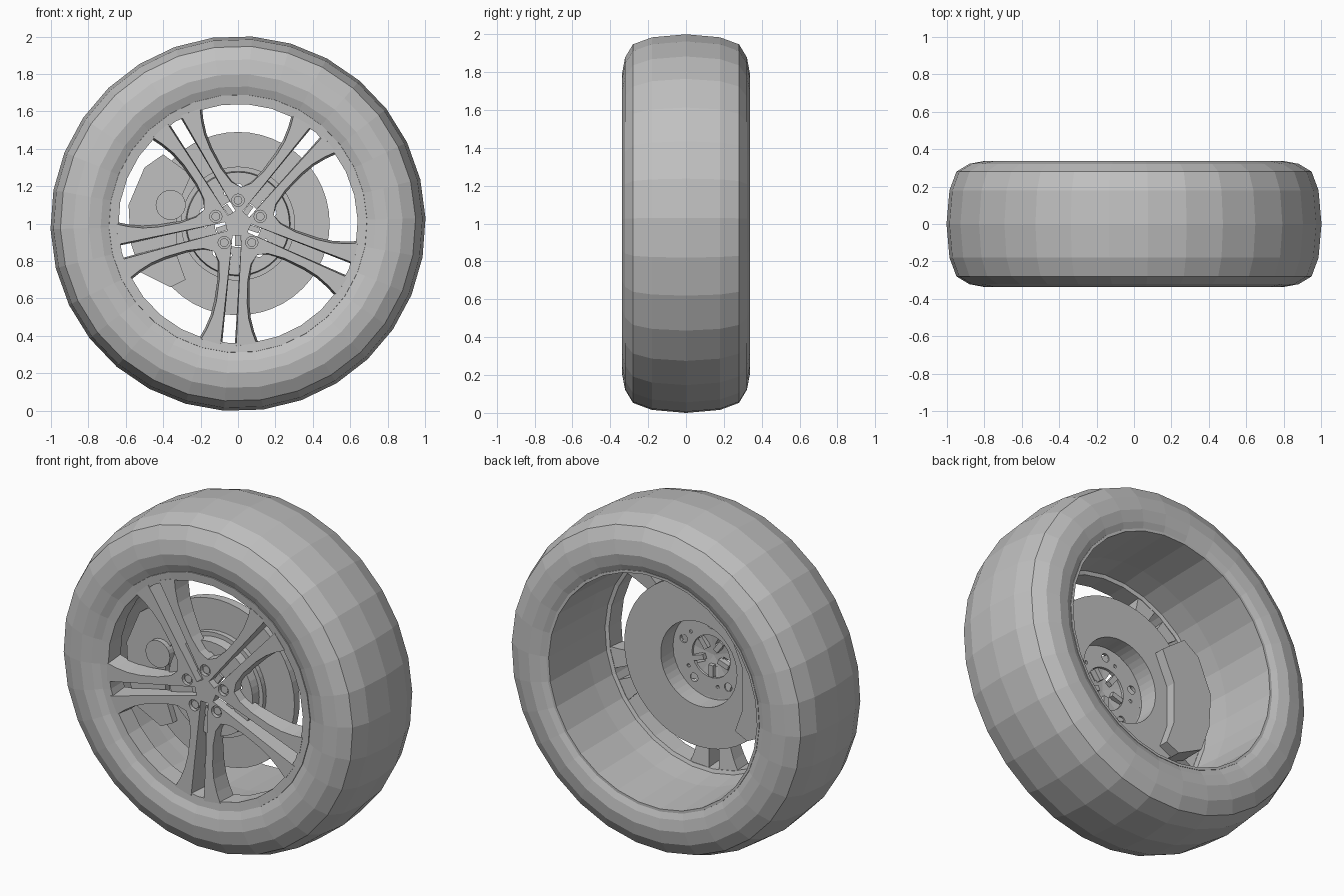
import bpy, bmesh
from math import sin, cos, radians, tau, pi
from mathutils import Matrix

cube = bpy.data.objects.get("Cube")
if cube:
    bpy.data.objects.remove(cube, do_unlink=True)

grey = bpy.data.materials.new("plain_grey")
grey.use_nodes = True
grey.diffuse_color = (0.53, 0.53, 0.53, 1)
for node in grey.node_tree.nodes:
    if node.type == "BSDF_PRINCIPLED":
        node.inputs["Base Color"].default_value = grey.diffuse_color

AXLE_Z = 1.0


def finish(name, bm):
    """Turn a bmesh into a named object."""
    bmesh.ops.remove_doubles(bm, verts=bm.verts, dist=0.0005)
    bmesh.ops.recalc_face_normals(bm, faces=bm.faces)
    mesh = bpy.data.meshes.new(name)
    bm.to_mesh(mesh)
    bm.free()
    mesh.materials.append(grey)
    obj = bpy.data.objects.new(name, mesh)
    bpy.context.collection.objects.link(obj)
    return obj


def lathe(name, profile, segments, offset=0.0):
    """Spin a closed (radius, y) profile about the axle."""
    bm = bmesh.new()
    rings = []
    for i in range(segments):
        a = radians(offset) + tau * i / segments
        rings.append([bm.verts.new((r * cos(a), y, AXLE_Z + r * sin(a))) for r, y in profile])
    n = len(profile)
    for i in range(segments):
        p, q = rings[i], rings[(i + 1) % segments]
        for j in range(n):
            k = (j + 1) % n
            bm.faces.new((p[j], p[k], q[k], q[j]))
    return finish(name, bm)


def add_cylinder(bm, radius, x, z, y0, y1, segments=16):
    place = Matrix.Translation((x, (y0 + y1) / 2, z)) @ Matrix.Rotation(pi / 2, 4, "X")
    bmesh.ops.create_cone(bm, cap_ends=True, segments=segments, radius1=radius,
                          radius2=radius, depth=abs(y1 - y0), matrix=place)


def ring_of_cylinders(name, specs):
    """Five-fold rings of cylinders: (radius, ring radius, angle, y0, y1)."""
    bm = bmesh.new()
    for radius, ring, angle, y0, y1 in specs:
        for k in range(5):
            a = radians(angle + 72 * k)
            add_cylinder(bm, radius, ring * cos(a), AXLE_Z + ring * sin(a), y0, y1)
    return finish(name, bm)


def cut(target, cutter):
    mod = target.modifiers.new("holes", "BOOLEAN")
    mod.operation = "DIFFERENCE"
    mod.solver = "EXACT"
    mod.object = cutter
    cutter.hide_render = True
    cutter.hide_set(True)
    cutter.display_type = "WIRE"


# Tyre: half section mirrored across the middle
half = [(0.655, 0.25), (0.69, 0.305), (0.735, 0.325), (0.80, 0.337),
        (0.88, 0.322), (0.95, 0.28), (0.987, 0.18)]
tyre = half + [(1.003, 0.0)] + [(r, -y) for r, y in reversed(half)]
tyre[0] = (0.70, 0.25)
lathe("tyre", tyre, 30, 1.7)

# Rim barrel with front and back lips
lathe("rim_barrel", [(0.64, -0.305), (0.69, -0.31), (0.70, -0.25), (0.71, 0.25),
                     (0.70, 0.312), (0.685, 0.312), (0.67, -0.18), (0.64, -0.19)], 30, 1.7)

# Wheel face: one half spoke as (along, across, flare), mirrored and repeated
HALF_SPOKE = [(0, 0, 0), (0.065, 0, 0), (0.065, 0.024, 0), (0.652, 0.042, -0.008),
              (0.63, 0.148, 0.012), (0.57, 0.120, 0.012), (0.50, 0.096, 0.012),
              (0.42, 0.082, 0.012), (0.30, 0.076, 0.010), (0.21, 0.086, 0.006),
              (0.158, 0.115, 0)]
FRONT_Y = -0.308
bm = bmesh.new()
for k in range(5):
    a = radians(-94.5 + 72 * k)
    for side in (1, -1):
        front, back = [], []
        for t, s, flare in HALF_SPOKE:
            for ring, y, w in ((front, FRONT_Y, s), (back, -0.262 + 0.11 * t, s + flare)):
                w *= side
                ring.append(bm.verts.new((t * cos(a) - w * sin(a), y,
                                          AXLE_Z + t * sin(a) + w * cos(a))))
        bm.faces.new(front)
        bm.faces.new(back)
        for j in range(1, len(front) - 1):
            bm.faces.new((front[j], front[j + 1], back[j + 1], back[j]))
wheel_face = finish("wheel_face", bm)

# Bolt holes and bolts
cut(wheel_face, ring_of_cylinders("bolt_hole_cutter", [(0.033, 0.125, -54, -0.4, -0.285)]))
ring_of_cylinders("wheel_bolts", [(0.023, 0.125, -54, -0.298, -0.28)])

# Brake disc with a hollow hat
disc = lathe("brake_disc", [(0.125, -0.236), (0.25, -0.236), (0.25, -0.12), (0.49, -0.12),
                            (0.49, -0.17), (0.305, -0.17), (0.305, -0.20), (0.28, -0.20),
                            (0.275, -0.256), (0.125, -0.256)], 48)
cut(disc, ring_of_cylinders("disc_hole_cutter", [(0.025, 0.19, -54, -0.3, -0.2),
                                                 (0.01, 0.175, -32, -0.3, -0.2)]))

# Ribs behind the hub, seen through the disc bore
bm = bmesh.new()
for k in range(5):
    turn = Matrix.Translation((0, 0, AXLE_Z)) @ Matrix.Rotation(radians(18 + 72 * k), 4, "Y")
    bmesh.ops.create_cube(bm, size=1, matrix=turn @ Matrix.Translation((0.085, -0.248, 0))
                          @ Matrix.Diagonal((0.07, 0.035, 0.03, 1)))
finish("hub_ribs", bm)

# Brake caliper block on the right side
OUTLINE = [(-0.25, 0.26), (-0.40, 0.37), (-0.50, 0.30), (-0.585, 0.10), (-0.575, -0.10),
           (-0.52, -0.26), (-0.36, -0.34), (-0.28, -0.30), (-0.33, -0.16), (-0.33, 0.08)]
bm = bmesh.new()
face = bm.faces.new([bm.verts.new((x, -0.06, AXLE_Z + z)) for x, z in OUTLINE])
extruded = bmesh.ops.extrude_face_region(bm, geom=[face], use_keep_orig=True)
moved = [g for g in extruded["geom"] if isinstance(g, bmesh.types.BMVert)]
bmesh.ops.translate(bm, verts=moved, vec=(0, -0.15, 0))
finish("brake_caliper", bm)

# Caliper piston
bm = bmesh.new()
add_cylinder(bm, 0.08, -0.36, AXLE_Z + 0.10, -0.24, -0.18, 24)
finish("caliper_piston", bm)
